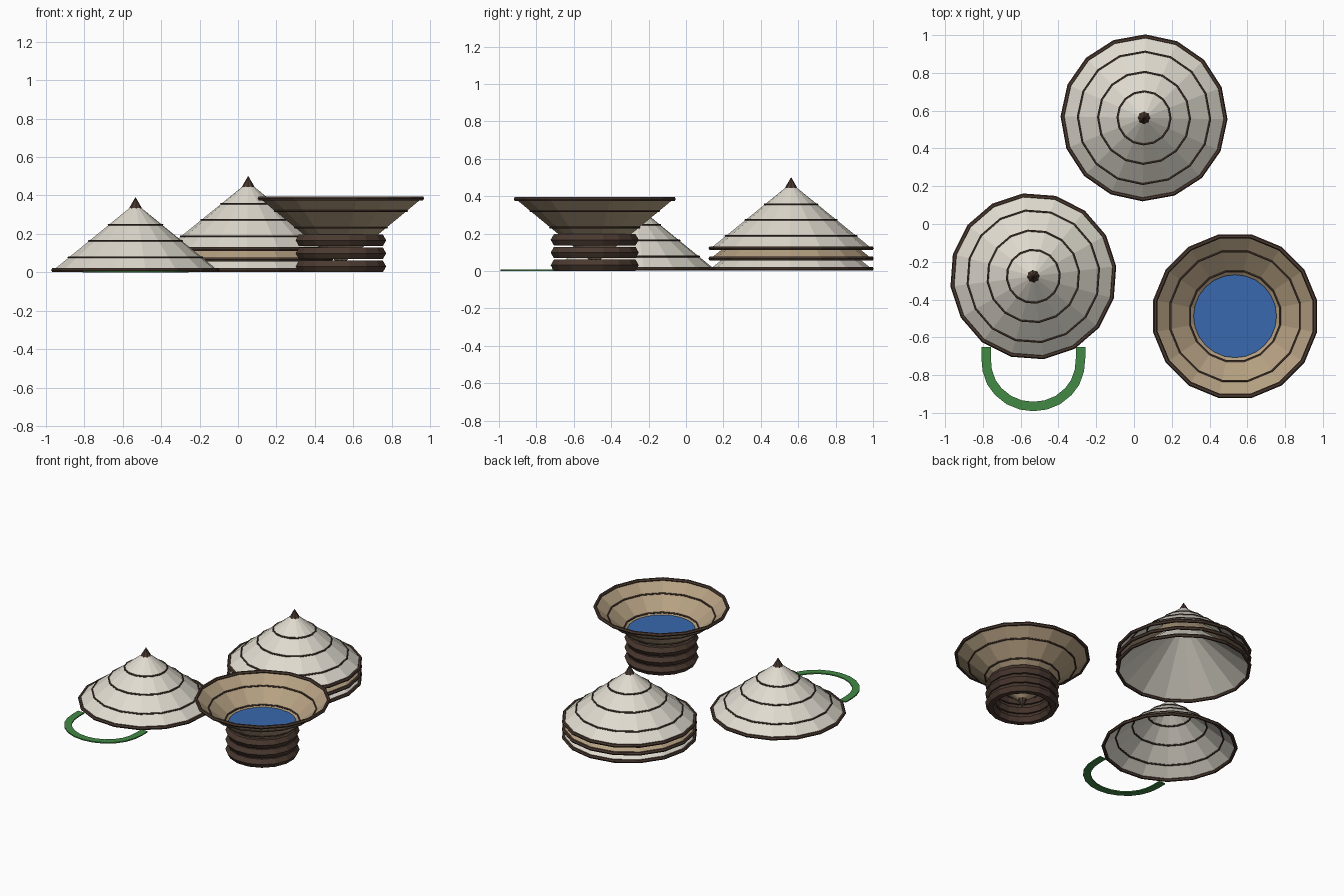
import bpy, bmesh, math
from mathutils import Vector

if "Cube" in bpy.data.objects:
    bpy.data.objects.remove(bpy.data.objects["Cube"])

SIDES = 16
RIM_R, APEX_Z, RIM_Z = 0.43, 0.36, 0.012


def srgb(r, g, b):
    return tuple((c / 255 / 12.92) if c < 11 else ((c / 255 + 0.055) / 1.055) ** 2.4
                 for c in (r, g, b)) + (1.0,)


def material(name, color):
    m = bpy.data.materials.new(name)
    m.use_nodes = True
    m.diffuse_color = color
    m.node_tree.nodes["Principled BSDF"].inputs["Base Color"].default_value = color
    return m


cream = material("cream straw", srgb(224, 219, 207))
tan = material("tan straw", srgb(181, 160, 130))
brown = material("dark brown binding", srgb(74, 57, 48))
blue = material("water blue", srgb(56, 104, 174))
green = material("strap green", srgb(66, 136, 68))


def finish(name, bm, mat, place):
    """Turn a bmesh into an object; place = (x, y, z, turn, upside_down)."""
    x, y, z, turn, flipped = place
    bmesh.ops.recalc_face_normals(bm, faces=bm.faces)
    mesh = bpy.data.meshes.new(name)
    bm.to_mesh(mesh)
    bm.free()
    mesh.materials.append(mat)
    obj = bpy.data.objects.new(name, mesh)
    obj.location = (x, y, z)
    obj.rotation_euler = (math.pi if flipped else 0, 0, math.radians(turn))
    bpy.context.collection.objects.link(obj)
    return obj


def torus(name, radius, minor, z, minor_sides, mat, place):
    bm = bmesh.new()
    loops = []
    for i in range(SIDES):
        a = math.tau * i / SIDES
        loop = []
        for j in range(minor_sides):
            b = math.tau * j / minor_sides
            r = radius + minor * math.cos(b)
            loop.append(bm.verts.new((r * math.cos(a), r * math.sin(a), z + minor * math.sin(b))))
        loops.append(loop)
    for i in range(SIDES):
        p, q = loops[i], loops[(i + 1) % SIDES]
        for j in range(minor_sides):
            k = (j + 1) % minor_sides
            bm.faces.new((p[j], q[j], q[k], p[k]))
    return finish(name, bm, mat, place)


def cone(name, radius, base, tip, sides, capped, mat, place):
    bm = bmesh.new()
    bmesh.ops.create_cone(bm, cap_ends=capped, segments=sides, radius1=radius, radius2=0,
                          depth=tip - base)
    bmesh.ops.remove_doubles(bm, verts=bm.verts, dist=0.0001)
    bmesh.ops.translate(bm, verts=bm.verts, vec=(0, 0, (base + tip) / 2))
    # put a corner on the x axis so it lines up with the bindings
    first = max(bm.verts, key=lambda v: v.co.x).co
    offset = math.atan2(first.y, first.x)
    for v in bm.verts:
        r, a = v.co.xy.length, math.atan2(v.co.y, v.co.x) - offset
        v.co.x, v.co.y = r * math.cos(a), r * math.sin(a)
    return finish(name, bm, mat, place)


def hat(name, mat, place, detailed=True):
    """Conical straw hat: open cone, bound rim, and optional rings and tip."""
    cone(name + "_cone", RIM_R, RIM_Z, APEX_Z, SIDES, False, mat, place)
    torus(name + "_rim", RIM_R, 0.012, RIM_Z, 6, brown, place)
    if detailed:
        for i, r in enumerate((0.35, 0.243, 0.14)):
            z = RIM_Z + (RIM_R - r) / RIM_R * (APEX_Z - RIM_Z)
            torus(f"{name}_ring_{i + 1}", r, 0.006, z, 6, brown, place)
        cone(name + "_tip", 0.034, 0.333, 0.392, 8, True, brown, place)


# Single hat on the ground
hat("single_hat", cream, (-0.533, -0.277, 0, 7, False))

# Stack of three hats
STEP = 0.055
hat("stack_bottom_hat", cream, (0.053, 0.562, 0, -1, False), detailed=False)
hat("stack_middle_hat", tan, (0.053, 0.562, STEP, -1, False), detailed=False)
hat("stack_top_hat", cream, (0.053, 0.562, STEP * 2, -1, False))

# Upturned hat used as a bowl, with water
BX, BY, HALF = 0.535, -0.488, 180 / SIDES
hat("bowl_hat", tan, (BX, BY, 0.397, HALF, True))
bm = bmesh.new()
bmesh.ops.create_circle(bm, cap_ends=True, segments=24, radius=0.22)
finish("water", bm, blue, (BX, BY, 0.228, 0, False))

# Ribbed stand under the bowl
for i in range(3):
    torus(f"stand_coil_{i + 1}", 0.205, 0.035, 0.031 + 0.068 * i, 6, brown, (BX, BY, 0, HALF, False))

# Flat chin strap lying in front of the single hat
half = [(0.25, -0.65), (0.25, -0.71), (0.244, -0.775), (0.222, -0.838), (0.185, -0.888),
        (0.13, -0.932), (0.066, -0.958)]
path = [Vector(p) for p in half] + [Vector((0, -0.966))]
path += [Vector((-x, y)) for x, y in reversed(half)]
bm = bmesh.new()
rows = []
for i, p in enumerate(path):
    d = (path[min(i + 1, len(path) - 1)] - path[max(i - 1, 0)]).normalized()
    side = Vector((-d.y, d.x)) * 0.025
    rows.append([bm.verts.new((*(p + side * s), z))
                 for s, z in ((1, 0), (-1, 0), (-1, 0.008), (1, 0.008))])
for p, q in zip(rows, rows[1:]):
    for j in range(4):
        k = (j + 1) % 4
        bm.faces.new((p[j], q[j], q[k], p[k]))
bm.faces.new(rows[0])
bm.faces.new(rows[-1])
finish("chin_strap", bm, green, (-0.533, 0, 0, 0, False))
